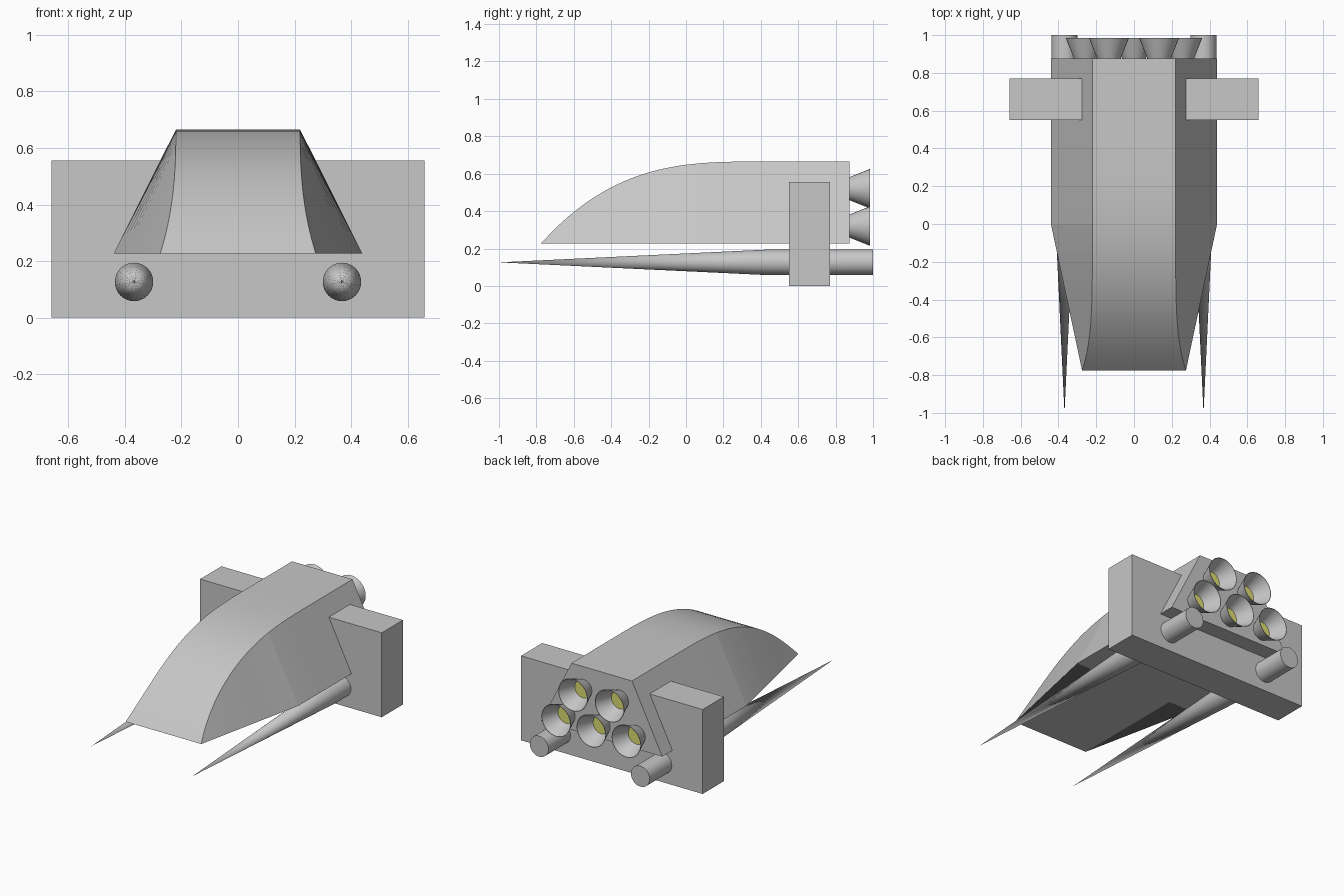
import bpy, bmesh, math

cube = bpy.data.objects.get("Cube")
if cube:
    bpy.data.objects.remove(cube, do_unlink=True)


def material(name, rgb):
    m = bpy.data.materials.new(name)
    m.use_nodes = True
    m.diffuse_color = (*rgb, 1)
    m.node_tree.nodes["Principled BSDF"].inputs["Base Color"].default_value = (*rgb, 1)
    return m


HULL = material("hull grey", (0.57, 0.57, 0.57))
DARK = material("dark grey", (0.16, 0.16, 0.16))
GLOW = material("engine yellow", (0.72, 0.72, 0.17))


def finish(bm, name, mats):
    me = bpy.data.meshes.new(name)
    bm.to_mesh(me)
    bm.free()
    for m in mats:
        me.materials.append(m)
    ob = bpy.data.objects.new(name, me)
    bpy.context.collection.objects.link(ob)
    return ob


def lathe(name, x, z, profile, mats, slots, n=32):
    """Revolve (radius, y) points about a lengthwise axis at x, z."""
    bm = bmesh.new()
    rings = []
    for r, y in profile:
        rings.append([bm.verts.new((x + r * math.cos(a), y, z + r * math.sin(a)))
                      for a in (2 * math.pi * i / n for i in range(n))])
    for a, b, slot in zip(rings, rings[1:], slots):
        for i in range(n):
            j = (i + 1) % n
            f = bm.faces.new((a[i], a[j], b[j], b[i]))
            f.material_index = slot
    bmesh.ops.remove_doubles(bm, verts=bm.verts, dist=1e-5)
    bmesh.ops.recalc_face_normals(bm, faces=bm.faces)
    ob = finish(bm, name, mats)
    bpy.ops.object.select_all(action='DESELECT')
    ob.select_set(True)
    bpy.context.view_layer.objects.active = ob
    bpy.ops.object.shade_smooth_by_angle(angle=math.radians(35))
    return ob


# Hull: lofted trapezoid sections, nose curving down to the flat floor
FLOOR, ROOF, NOSE, TAIL, FLAT = 0.227, 0.665, -0.775, 0.875, 0.4
stations = [NOSE * (1 - i / 16) for i in range(17)]
stations += [FLAT * i / 6 for i in range(1, 7)] + [TAIL]
bm = bmesh.new()
rows = []
for y in stations:
    u = max(0, FLAT - y) / (FLAT - NOSE)
    top_z = ROOF - (ROOF - FLOOR) * u ** 3
    top_x = 0.22 + 0.055 * u ** 7.5
    low_x = 0.44 - 0.165 * min(y, 0) / NOSE
    section = [(top_x, top_z), (low_x, FLOOR), (0.275, FLOOR)]
    section += [(-x, z) for x, z in reversed(section)]
    rows.append([bm.verts.new((x, y, z)) for x, z in section])
for a, b in zip(rows, rows[1:]):
    for i in range(6):
        j = (i + 1) % 6
        f = bm.faces.new((a[i], a[j], b[j], b[i]))
        f.smooth = i == 5
        # dark tapered strips under the nose
        if i in (1, 3) and f.calc_center_median().y < 0:
            f.material_index = 1
bm.faces.new(rows[-1])
bmesh.ops.remove_doubles(bm, verts=bm.verts, dist=1e-5)
bmesh.ops.recalc_face_normals(bm, faces=bm.faces)
finish(bm, "hull", [HULL, DARK])

# Cross block through the rear of the hull
bm = bmesh.new()
bmesh.ops.create_cube(bm, size=1)
for v in bm.verts:
    v.co = (v.co.x * 1.32, 0.66 + v.co.y * 0.22, 0.2775 + v.co.z * 0.555)
finish(bm, "wing_block", [HULL])

# Long pointed rods under the hull
for side, x in (("left", 0.368), ("right", -0.368)):
    lathe(side + "_rod", x, 0.126,
          [(0, -1), (0.068, 0.43), (0.068, 1), (0, 1)], [HULL], (0, 0, 0))

# Five engine bells with glowing bases
bells = [(-0.133, 0.52), (0.133, 0.52), (-0.255, 0.32), (0, 0.32), (0.255, 0.32)]
for k, (x, z) in enumerate(bells):
    lathe(f"engine_bell_{k + 1}", x, z,
          [(0.06, 0.87), (0.106, 0.985), (0.103, 0.985), (0.059, 0.88), (0, 0.88)],
          [HULL, GLOW], (0, 0, 0, 1))
